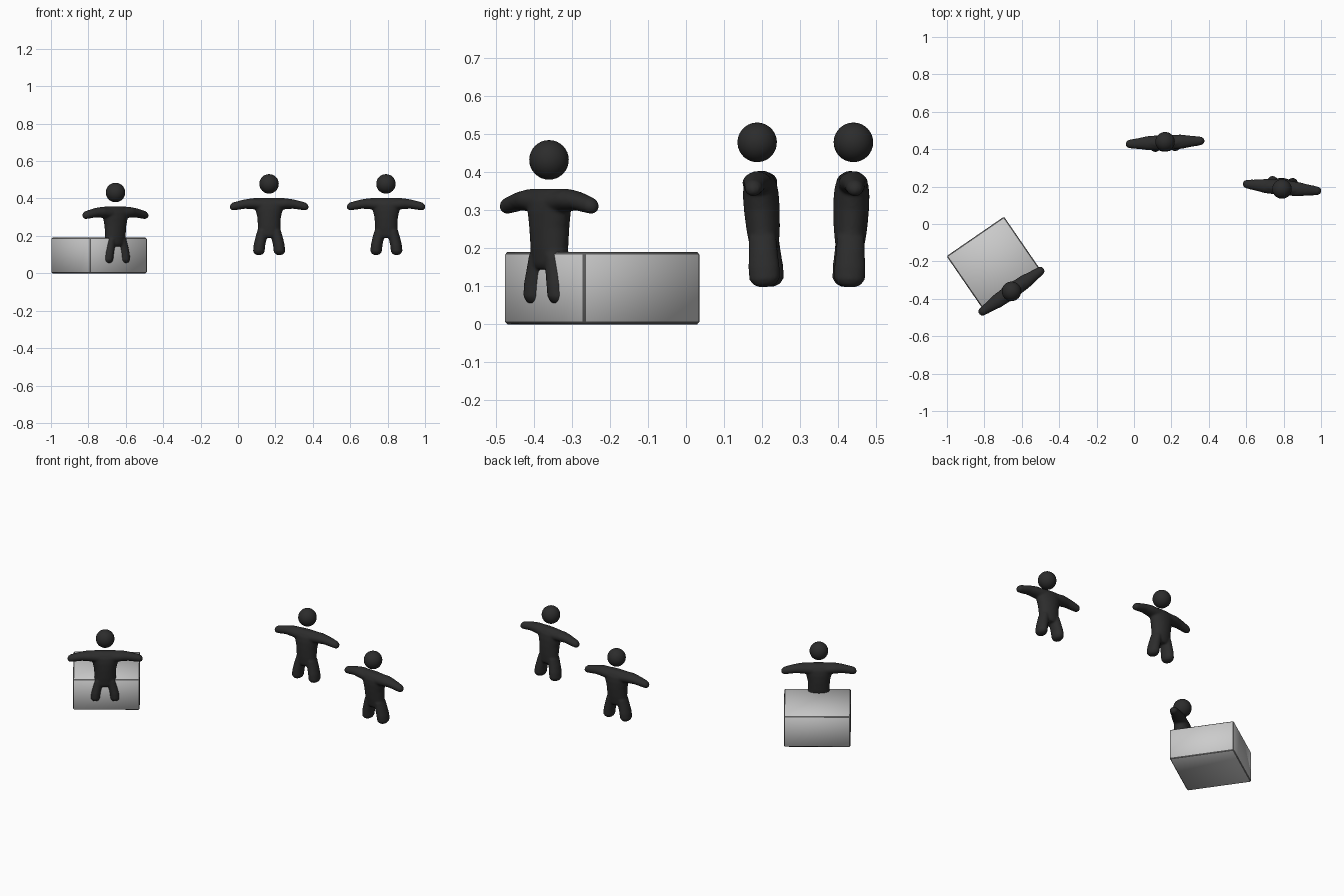
import bpy
import bmesh
from math import cos, sin, pi, radians
from mathutils import Vector

if "Cube" in bpy.data.objects:
    bpy.data.objects.remove(bpy.data.objects["Cube"])


def material(name, value):
    mat = bpy.data.materials.new(name)
    mat.use_nodes = True
    colour = (value, value, value, 1)
    mat.diffuse_color = colour
    mat.node_tree.nodes["Principled BSDF"].inputs["Base Color"].default_value = colour
    return mat


charcoal = material("charcoal", 0.025)
light_grey = material("light grey", 0.6)
edge_grey = material("dark edge grey", 0.1)

HEAD_Z = 0.478  # neck pivot and head centre height of a standing figure


def make_object(name, bm, mats):
    mesh = bpy.data.meshes.new(name)
    bmesh.ops.recalc_face_normals(bm, faces=bm.faces)
    for face in bm.faces:
        face.smooth = True
    bm.to_mesh(mesh)
    bm.free()
    for mat in mats:
        mesh.materials.append(mat)
    obj = bpy.data.objects.new(name, mesh)
    bpy.context.collection.objects.link(obj)
    return obj


def tube(bm, sections, sideways=False, sides=24):
    """Closed loft of ellipses: (x, z, half width, half depth)."""
    rings = []
    for x, z, wide, deep in sections:
        ring = []
        for i in range(sides):
            a = 2 * pi * i / sides
            u, v = wide * cos(a), deep * sin(a)
            p = Vector((x, v, z + u)) if sideways else Vector((x + u, v, z))
            ring.append(bm.verts.new(p - Vector((0, 0, HEAD_Z))))
        rings.append(ring)
    for low, high in zip(rings, rings[1:]):
        for i in range(sides):
            j = (i + 1) % sides
            bm.faces.new((low[i], low[j], high[j], high[i]))
    bm.faces.new(rings[0][::-1])
    bm.faces.new(rings[-1])


TORSO = [(0, 0.19, 0.05, 0.03), (0, 0.205, 0.062, 0.038), (0, 0.25, 0.06, 0.044),
         (0, 0.30, 0.063, 0.047), (0, 0.34, 0.073, 0.047), (0, 0.37, 0.088, 0.043),
         (0, 0.39, 0.095, 0.032), (0, 0.402, 0.085, 0.016)]
ARM = [(0.03, 0.366, 0.032, 0.04), (0.09, 0.372, 0.029, 0.038), (0.13, 0.37, 0.025, 0.031),
       (0.17, 0.362, 0.023, 0.026), (0.195, 0.357, 0.021, 0.022), (0.206, 0.355, 0.014, 0.015),
       (0.21, 0.354, 0.007, 0.007)]
LEG = [(0.055, 0.098, 0.012, 0.016), (0.055, 0.104, 0.024, 0.03), (0.055, 0.118, 0.031, 0.04),
       (0.052, 0.15, 0.031, 0.041), (0.043, 0.19, 0.031, 0.038), (0.035, 0.23, 0.027, 0.036)]


def figure(label, x, y, z, turn, lean):
    # Torso, arms and legs fused into one soft body
    bm = bmesh.new()
    tube(bm, TORSO)
    for side in (1, -1):
        for limb, sideways in ((ARM, True), (LEG, False)):
            tube(bm, [(side * s[0], *s[1:]) for s in limb], sideways)
    # Recalculate each closed shell outward before fusing
    body = make_object(label + "_body", bm, [charcoal])
    fuse = body.modifiers.new("Fuse", 'REMESH')
    fuse.mode = 'VOXEL'
    fuse.voxel_size = 0.005
    fuse.use_smooth_shade = True
    soften = body.modifiers.new("Soften", 'SMOOTH')
    soften.factor = 0.5
    soften.iterations = 6

    # Floating round head
    bm = bmesh.new()
    bmesh.ops.create_uvsphere(bm, u_segments=32, v_segments=16, radius=0.052)
    head = make_object(label + "_head", bm, [charcoal])
    for obj in (body, head):
        obj.location = (x, y, z)
        obj.rotation_euler = (radians(lean), 0, radians(turn))


figure("seated_figure", -0.655, -0.36, 0.432, 35, 0.3)
figure("middle_figure", 0.166, 0.44, HEAD_Z, 2.5, -2)
figure("left_figure", 0.791, 0.187, HEAD_Z, -5.5, 4)

# Bench block with thin darker bevelled edges
bm = bmesh.new()
bmesh.ops.create_cube(bm, size=1)
bmesh.ops.scale(bm, vec=(0.373, 0.373, 0.19), verts=bm.verts)
bench = make_object("bench_block", bm, [light_grey, edge_grey])
bench.location = (-0.743, -0.22, 0.095)
bench.rotation_euler.z = radians(34.5)
bevel = bench.modifiers.new("Edge bevel", 'BEVEL')
bevel.width = 0.007
bevel.segments = 1
bevel.material = 1
